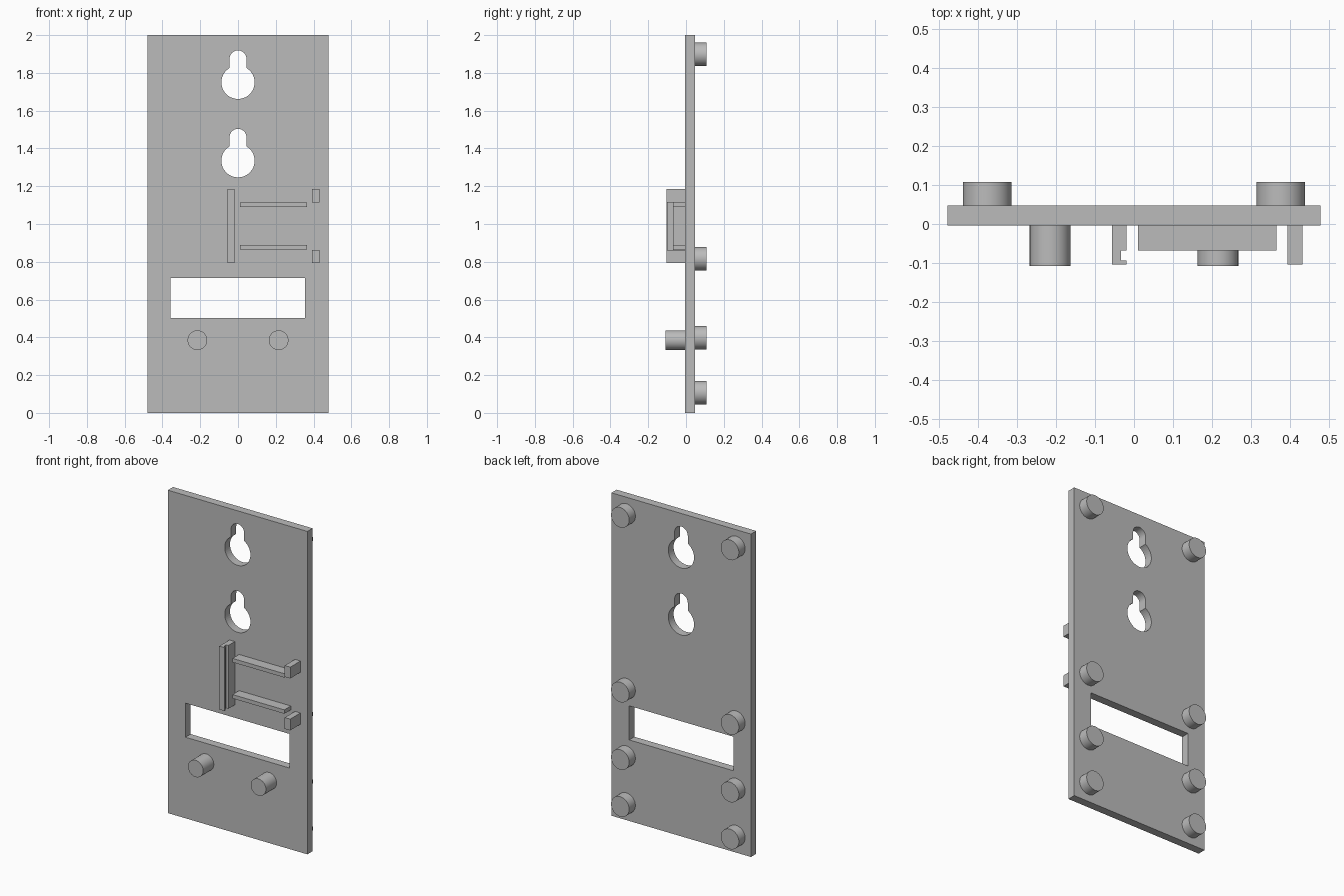
import bpy, math

if "Cube" in bpy.data.objects:
    bpy.data.objects.remove(bpy.data.objects["Cube"])

GREY = (0.5, 0.5, 0.5, 1)
mat = bpy.data.materials.new("plain grey")
mat.use_nodes = True
mat.diffuse_color = GREY
mat.node_tree.nodes["Principled BSDF"].inputs["Base Color"].default_value = GREY

FRONT, BACK = -0.004, 0.047   # plate surfaces
REACH = 0.108                 # how far the pegs reach either way


def prism(name, outline, axis, start, end):
    """Extrude a closed outline along axis: y takes (x, z) points, z takes (x, y)."""
    def place(p, d):
        return (p[0], d, p[1]) if axis == "y" else (p[0], p[1], d)
    n = len(outline)
    verts = [place(p, d) for d in (start, end) for p in outline]
    faces = [list(range(n)), list(range(n, 2 * n))]
    faces += [[i, (i + 1) % n, (i + 1) % n + n, i + n] for i in range(n)]
    mesh = bpy.data.meshes.new(name)
    mesh.from_pydata(verts, [], faces)
    mesh.materials.append(mat)
    obj = bpy.data.objects.new(name, mesh)
    bpy.context.collection.objects.link(obj)
    bpy.ops.object.select_all(action="DESELECT")
    obj.select_set(True)
    bpy.context.view_layer.objects.active = obj
    bpy.ops.object.mode_set(mode="EDIT")
    bpy.ops.mesh.select_all(action="SELECT")
    bpy.ops.mesh.normals_make_consistent(inside=False)
    bpy.ops.object.mode_set(mode="OBJECT")
    return obj


def rect(x0, x1, z0, z1):
    return [(x0, z0), (x1, z0), (x1, z1), (x0, z1)]


def arc(x, z, r, a0, a1, steps):
    return [(x + r * math.cos(a0 + (a1 - a0) * i / steps),
             z + r * math.sin(a0 + (a1 - a0) * i / steps)) for i in range(steps + 1)]


def peg(name, x, z, r, start, end):
    obj = prism(name, arc(x, z, r, 0, math.tau, 48)[:-1], "y", start, end)
    bpy.ops.object.shade_smooth_by_angle(angle=math.radians(30))
    return obj


def keyhole(z):
    big, small = 0.088, 0.045
    neck = math.acos(small / big)
    return (arc(0, z, big, math.pi - neck, math.tau + neck, 40)
            + arc(0, z + 0.124, small, 0, math.pi, 20))


# Plate with two hanging keyholes and a window, kept flat shaded
plate = prism("back_plate", rect(-0.478, 0.478, 0, 2), "y", FRONT, BACK)
for outline in (keyhole(1.75), keyhole(1.335), rect(-0.357, 0.356, 0.502, 0.713)):
    cutter = prism("cutter", outline, "y", FRONT - 0.1, BACK + 0.1)
    cutter.hide_render = True
    bpy.context.view_layer.objects.active = plate
    mod = plate.modifiers.new("cut", "BOOLEAN")
    mod.operation, mod.solver, mod.object = "DIFFERENCE", "EXACT", cutter
    bpy.ops.object.modifier_apply(modifier=mod.name)
    bpy.data.objects.remove(cutter)

# Pegs: four pairs behind, one pair in front
for side, s in (("left", 1), ("right", -1)):
    for i, z in enumerate((0.107, 0.398, 0.816, 1.898)):
        peg(f"rear_foot_{side}_{i + 1}", s * 0.376, z, 0.062, BACK, REACH)
    peg(f"front_peg_{side}", s * 0.215, 0.385, 0.052, FRONT, -REACH)

# Upright bracket with a groove behind its lip
lip, groove, rail_front = -0.104, -0.094, -0.068
prism("grooved_bracket", [(-0.056, FRONT), (-0.056, lip), (-0.019, lip), (-0.019, groove),
                          (-0.033, groove), (-0.033, rail_front), (-0.019, rail_front),
                          (-0.019, FRONT)], "z", 0.793, 1.185)

# Rails and end stops, mirrored about the bracket's mid height
MID = 0.989
for level, s in (("upper", 1), ("lower", -1)):
    prism(f"{level}_rail", rect(0.01, 0.365, MID + s * 0.1, MID + s * 0.124),
          "y", FRONT, rail_front)
    prism(f"{level}_stop", rect(0.393, 0.431, MID + s * 0.126, MID + s * 0.196),
          "y", FRONT, lip)
